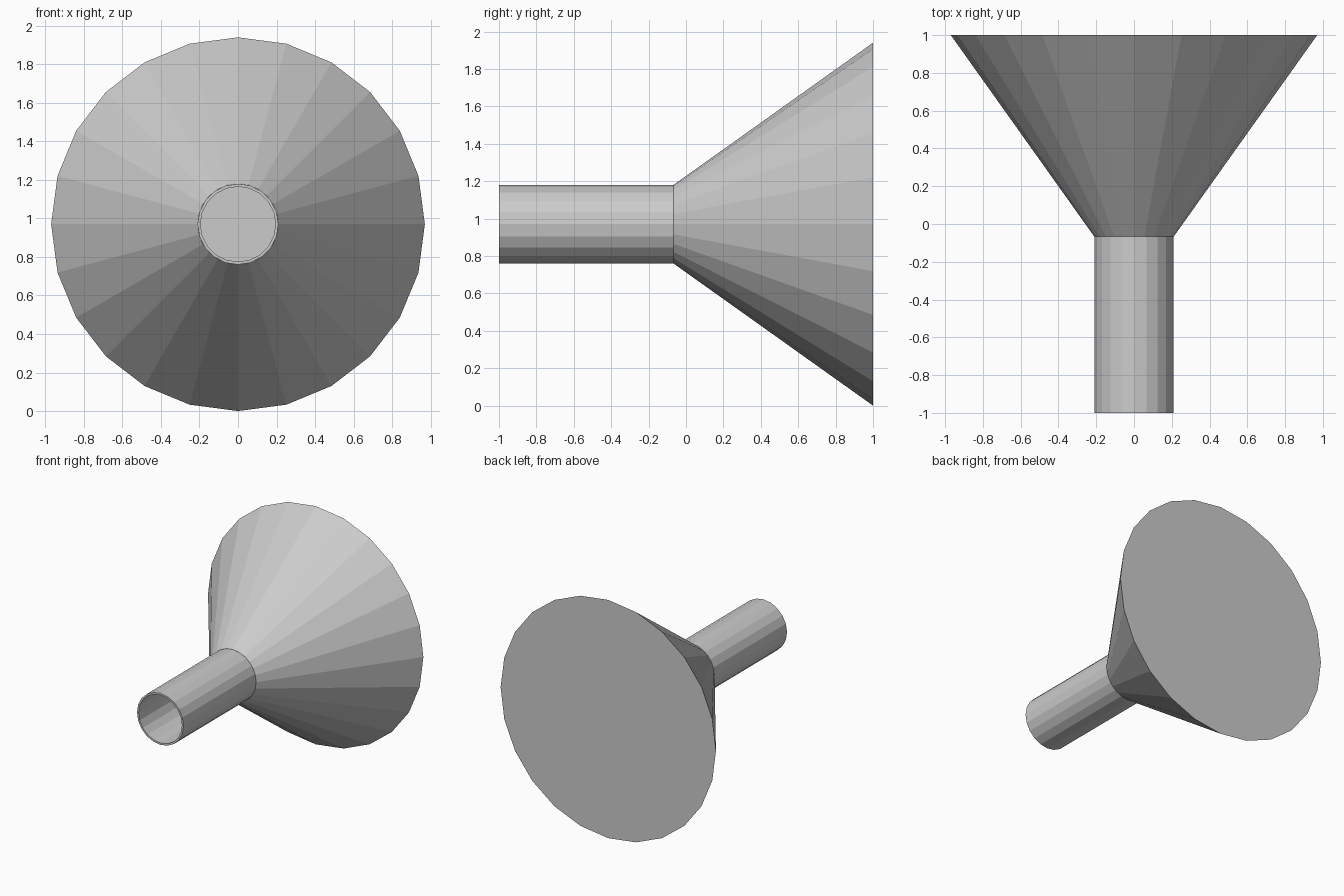
import bpy, bmesh
from math import sin, cos, tau

if "Cube" in bpy.data.objects:
    bpy.data.objects.remove(bpy.data.objects["Cube"])

CENTRE_Z = 0.97


def lathe(name, profile, sides, loop=False):
    """Spin (radius, y) points around the horizontal y axis."""
    bm = bmesh.new()
    rings = [[bm.verts.new((r * cos(tau * i / sides), y, CENTRE_Z + r * sin(tau * i / sides)))
              for i in range(sides)] for r, y in profile]
    pairs = list(zip(rings, rings[1:]))
    if loop:
        pairs.append((rings[-1], rings[0]))
    else:
        bm.faces.new(rings[0])
        bm.faces.new(rings[-1])
    for a, b in pairs:
        for i in range(sides):
            j = (i + 1) % sides
            bm.faces.new((a[i], a[j], b[j], b[i]))
    bmesh.ops.recalc_face_normals(bm, faces=bm.faces)
    mesh = bpy.data.meshes.new(name)
    bm.to_mesh(mesh)
    bm.free()
    obj = bpy.data.objects.new(name, mesh)
    bpy.context.collection.objects.link(obj)
    return obj


# Closed flared cone with a flat back
lathe("flared_cone", [(0.21, -0.067), (0.97, 1.0)], 24)

# Thin-walled hollow pipe at the front
lathe("hollow_pipe", [(0.21, -0.067), (0.21, -1.0), (0.195, -1.0), (0.195, -0.067)], 20, loop=True)
